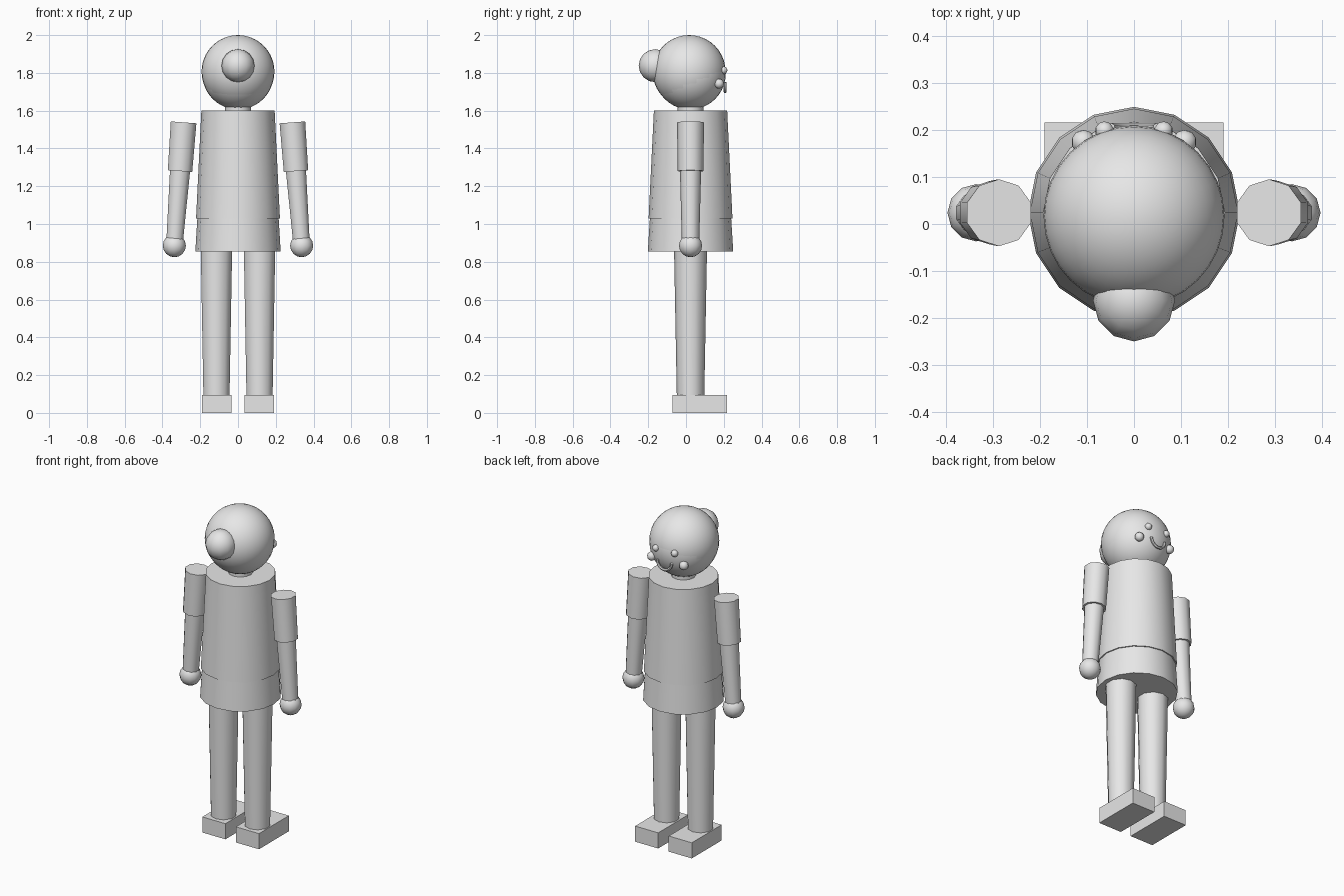
import bpy, math
from mathutils import Vector

if "Cube" in bpy.data.objects:
    bpy.data.objects.remove(bpy.data.objects["Cube"])

YC = 0.024  # depth of the body axis

grey = bpy.data.materials.new("plain grey")
grey.diffuse_color = (0.8, 0.8, 0.8, 1)
grey.use_nodes = True
grey.node_tree.nodes["Principled BSDF"].inputs["Base Color"].default_value = grey.diffuse_color


def finish(name, smooth=True):
    ob = bpy.context.object
    ob.name = name
    ob.data.materials.append(grey)
    if smooth:
        bpy.ops.object.shade_smooth_by_angle(angle=math.radians(45))
    return ob


def cone(name, p0, r0, p1, r1, sides):
    """Capped, tapered tube from p0 (lower) to p1 (upper)."""
    a, b = Vector(p0), Vector(p1)
    d = b - a
    bpy.ops.mesh.primitive_cone_add(
        vertices=sides, radius1=r0, radius2=r1, depth=d.length,
        location=(a + b) / 2,
        rotation=(0, math.atan2(d.x, d.z), 0))
    return finish(name)


def ball(name, pos, r, seg, rings):
    bpy.ops.mesh.primitive_uv_sphere_add(
        segments=seg, ring_count=rings, radius=r, location=pos)
    return finish(name)


# Torso and skirt
cone("shirt", (0, YC, 1.03), 0.222, (0, YC, 1.60), 0.194, 16)
cone("skirt", (0, YC, 0.855), 0.226, (0, YC, 1.05), 0.214, 16)
cone("neck", (0, YC, 1.58), 0.069, (0, YC, 1.66), 0.069, 12)

# Head, hair (larger shell shifted up and back) and bun
ball("head", (0, 0.021, 1.796), 0.1895, 32, 20)
ball("hair", (0, 0.0165, 1.807), 0.193, 32, 20)
ball("hair_bun", (0, -0.163, 1.838), 0.0875, 12, 8)

# Smile: lower half ring swept as a round curve
curve = bpy.data.curves.new("smile", "CURVE")
curve.dimensions = "3D"
curve.bevel_depth = 0.008
curve.bevel_resolution = 1
curve.use_fill_caps = True
spline = curve.splines.new("POLY")
steps = 10
spline.points.add(steps)
for i, p in enumerate(spline.points):
    t = math.pi * (1 + i / steps)
    p.co = (0.048 * math.cos(t), 0.207, 1.75 + 0.05 * math.sin(t), 1)
smile = bpy.data.objects.new("smile", curve)
bpy.context.collection.objects.link(smile)
bpy.ops.object.select_all(action="DESELECT")
bpy.context.view_layer.objects.active = smile
smile.select_set(True)
bpy.ops.object.convert(target="MESH")
finish("smile")

for side, s in (("left", -1), ("right", 1)):
    # Face
    ball(f"{side}_eye", (s * 0.063, 0.199, 1.814), 0.020, 10, 8)
    ball(f"{side}_cheek", (s * 0.108, 0.175, 1.743), 0.026, 10, 8)
    # Arm
    cone(f"{side}_sleeve", (s * 0.307, YC, 1.28), 0.068,
         (s * 0.288, YC, 1.538), 0.0715, 10)
    cone(f"{side}_arm", (s * 0.336, YC, 0.90), 0.046,
         (s * 0.304, YC, 1.32), 0.057, 10)
    ball(f"{side}_hand", (s * 0.337, YC, 0.885), 0.061, 12, 8)
    # Leg and foot
    cone(f"{side}_leg", (s * 0.114, YC, 0.08), 0.0725,
         (s * 0.114, YC, 0.88), 0.0875, 10)
    bpy.ops.mesh.primitive_cube_add(size=1, location=(s * 0.113, 0.073, 0.0475))
    bpy.context.object.scale = (0.155, 0.287, 0.095)
    finish(f"{side}_foot", smooth=False)
